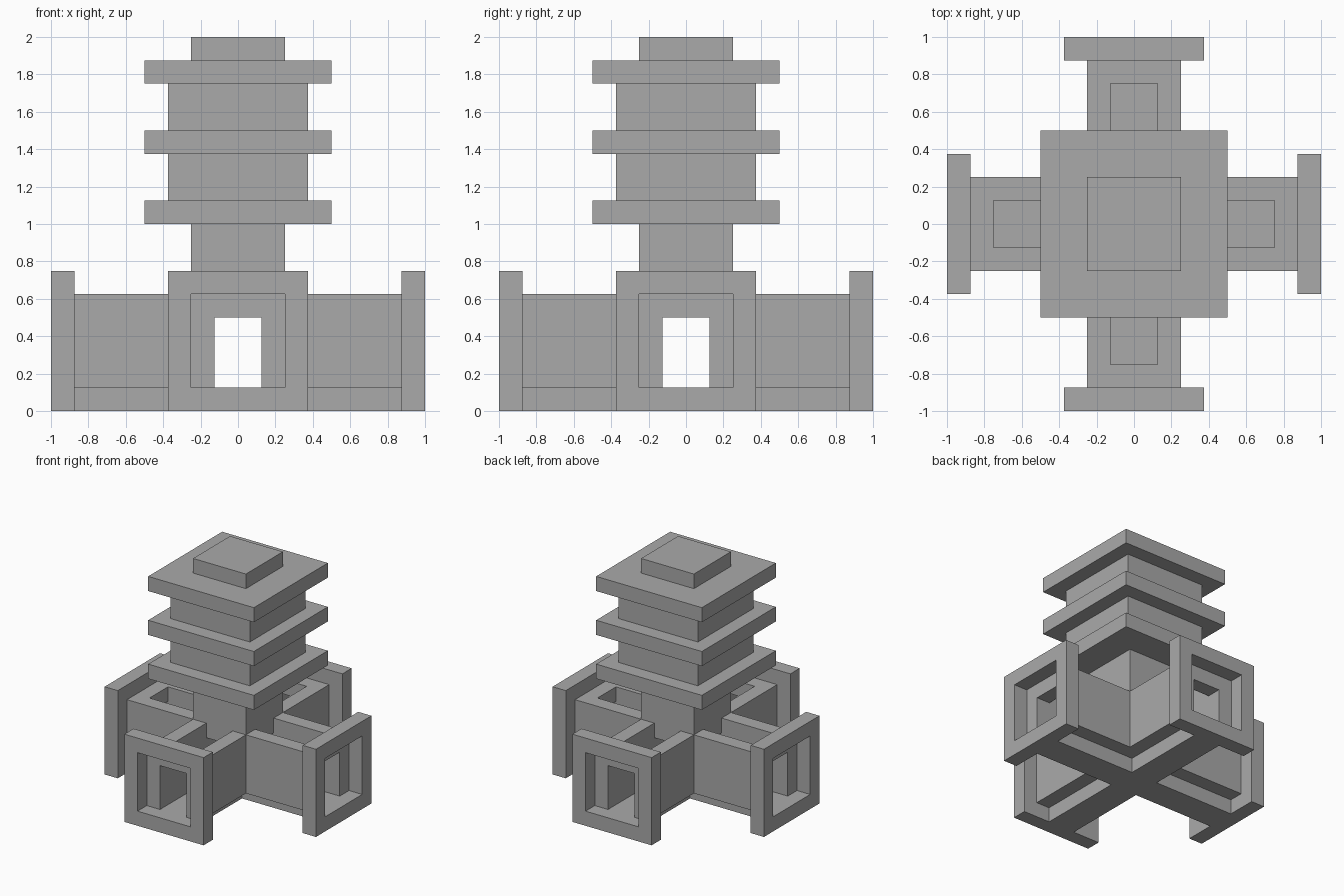
import bpy, bmesh
from mathutils import Matrix, Vector
from math import pi

if "Cube" in bpy.data.objects:
    bpy.data.objects.remove(bpy.data.objects["Cube"])

U = 0.125  # grid unit of the whole model

grey = bpy.data.materials.new("stone_grey")
grey.diffuse_color = (0.4, 0.4, 0.4, 1)
grey.use_nodes = True
grey.node_tree.nodes["Principled BSDF"].inputs["Base Color"].default_value = grey.diffuse_color


def build(name, boxes, turns=0):
    """Boxes are (x0, x1, y0, y1, z0, z1) in grid units, turned about z by quarter turns."""
    bm = bmesh.new()
    for x0, x1, y0, y1, z0, z1 in boxes:
        size = Vector((x1 - x0, y1 - y0, z1 - z0)) * U
        mid = Vector((x0 + x1, y0 + y1, z0 + z1)) * U / 2
        bmesh.ops.create_cube(bm, size=1, matrix=Matrix.Translation(mid) @ Matrix.Diagonal(size).to_4x4())
    bm.transform(Matrix.Rotation(turns * pi / 2, 4, 'Z'))
    mesh = bpy.data.meshes.new(name)
    bm.to_mesh(mesh)
    bm.free()
    mesh.materials.append(grey)
    obj = bpy.data.objects.new(name, mesh)
    bpy.context.collection.objects.link(obj)


# Tower: stacked square blocks (name, half width, bottom, top)
for name, h, z0, z1 in [
    ("neck", 2, 4, 8),
    ("lower_slab", 4, 8, 9),
    ("lower_body", 3, 9, 11),
    ("middle_slab", 4, 11, 12),
    ("upper_body", 3, 12, 14),
    ("upper_slab", 4, 14, 15),
    ("cap", 2, 15, 16),
]:
    build(name, [(-h, h, -h, h, z0, z1)])

build("floor_centre", [(-1, 1, -1, 1, 0, 1)])

# Four identical arms around the centre
for i, side in enumerate(["front", "right", "back", "left"]):
    build(side + "_floor", [(-1, 1, -7, -1, 0, 1)], i)
    # Tunnel walls with a lintel at the outer end, open on top
    build(side + "_arm", [(-2, -1, -7, -2, 1, 5),
                          (1, 2, -7, -2, 1, 5),
                          (-1, 1, -7, -6, 4, 5)], i)
    # Corner post carrying the neck
    build(side + "_post", [(1, 2, -2, -1, 1, 4)], i)
    # Square end frame
    build(side + "_frame", [(-3, 3, -8, -7, 0, 1),
                            (-3, 3, -8, -7, 5, 6),
                            (-3, -2, -8, -7, 1, 5),
                            (2, 3, -8, -7, 1, 5)], i)
